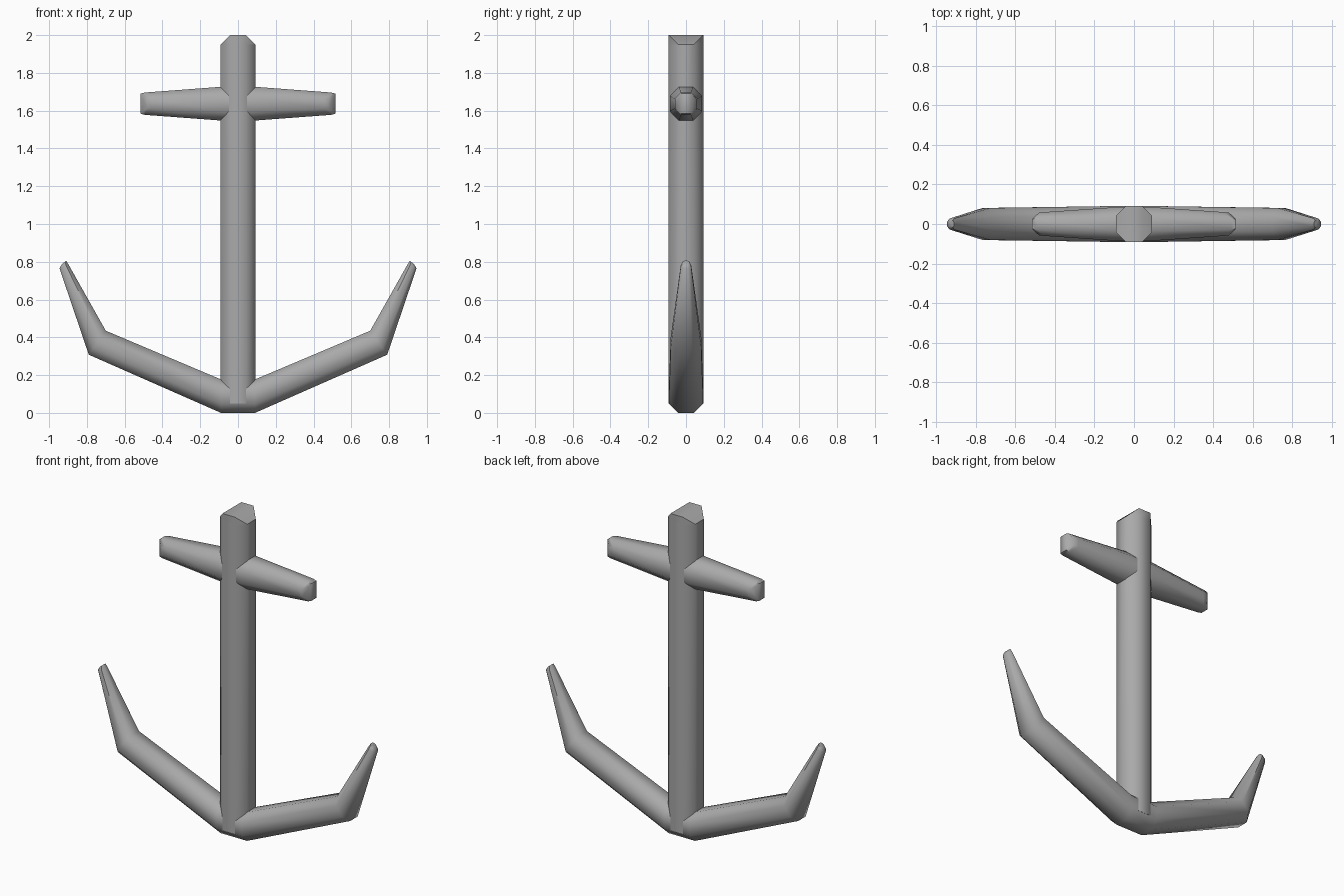
import bpy, bmesh, math
from mathutils import Vector

if "Cube" in bpy.data.objects:
    bpy.data.objects.remove(bpy.data.objects["Cube"])

grey = bpy.data.materials.new("iron grey")
grey.diffuse_color = (0.40, 0.40, 0.40, 1)
grey.use_nodes = True
grey.node_tree.nodes["Principled BSDF"].inputs["Base Color"].default_value = grey.diffuse_color

F = 0.45  # flat share of each chamfered side
OCT = [(1, -F), (1, F), (F, 1), (-F, 1), (-1, F), (-1, -F), (-F, -1), (F, -1)]


def loft(name, rings):
    """Skin matching eight-sided rings and cap both ends."""
    bm = bmesh.new()
    rows = [[bm.verts.new(p) for p in ring] for ring in rings]
    for a, b in zip(rows, rows[1:]):
        for i in range(8):
            j = (i + 1) % 8
            bm.faces.new((a[i], a[j], b[j], b[i]))
    for row in (rows[0], rows[-1]):
        # Cap in strips so the chamfered corners slope away from the flat middle
        for q in ((7, 2, 3, 6), (7, 0, 1, 2), (3, 4, 5, 6)):
            bm.faces.new([row[i] for i in q])
    bmesh.ops.recalc_face_normals(bm, faces=bm.faces)
    mesh = bpy.data.meshes.new(name)
    bm.to_mesh(mesh)
    bm.free()
    mesh.materials.append(grey)
    obj = bpy.data.objects.new(name, mesh)
    bpy.context.collection.objects.link(obj)
    bpy.ops.object.select_all(action='DESELECT')
    obj.select_set(True)
    bpy.context.view_layer.objects.active = obj
    bpy.ops.object.shade_smooth_by_angle(angle=math.radians(48))
    return obj


def shank_ring(z, drop=0.0):
    return [(u * 0.092, v * 0.092, z - (drop if abs(u) == 1 else 0)) for u, v in OCT]


def bar_ring(x, half_y, half_z, pull=0.0):
    s = math.copysign(1, x)
    return [(x - s * (pull if abs(u) == 1 else 0), u * half_y, 1.637 + v * half_z)
            for u, v in OCT]


def arm_ring(top, bottom, half_y):
    """Section spanning an upper and a lower point of the side outline."""
    t, b = Vector((top[0], 0, top[1])), Vector((bottom[0], 0, bottom[1]))
    mid, up = (t + b) / 2, (t - b) / 2
    return [mid + up * v + Vector((0, u * half_y, 0)) for u, v in OCT]


# Upright shank with a chamfered head
loft("shank", [shank_ring(0.05), shank_ring(1.95), shank_ring(2.0, 0.05)])

# Tapered crossbar with rounded ends
loft("crossbar", [bar_ring(-0.515, 0.058, 0.053, 0.035), bar_ring(-0.495, 0.060, 0.059, 0.04),
                  bar_ring(-0.08, 0.086, 0.09), bar_ring(0.08, 0.086, 0.09),
                  bar_ring(0.495, 0.060, 0.059, 0.04), bar_ring(0.515, 0.058, 0.053, 0.035)])

# Curved arms: root, elbow, tapering fluke, blunt tip
half = [((0.085, 0.175), (0.09, 0.0), 0.091),
        ((0.70, 0.435), (0.79, 0.308), 0.081),
        ((0.897, 0.785), (0.945, 0.765), 0.028),
        ((0.91, 0.806), (0.932, 0.788), 0.018)]
right = [arm_ring(*s) for s in half]
left = [arm_ring((-t[0], t[1]), (-b[0], b[1]), y) for t, b, y in reversed(half)]
loft("arms", left + right)
